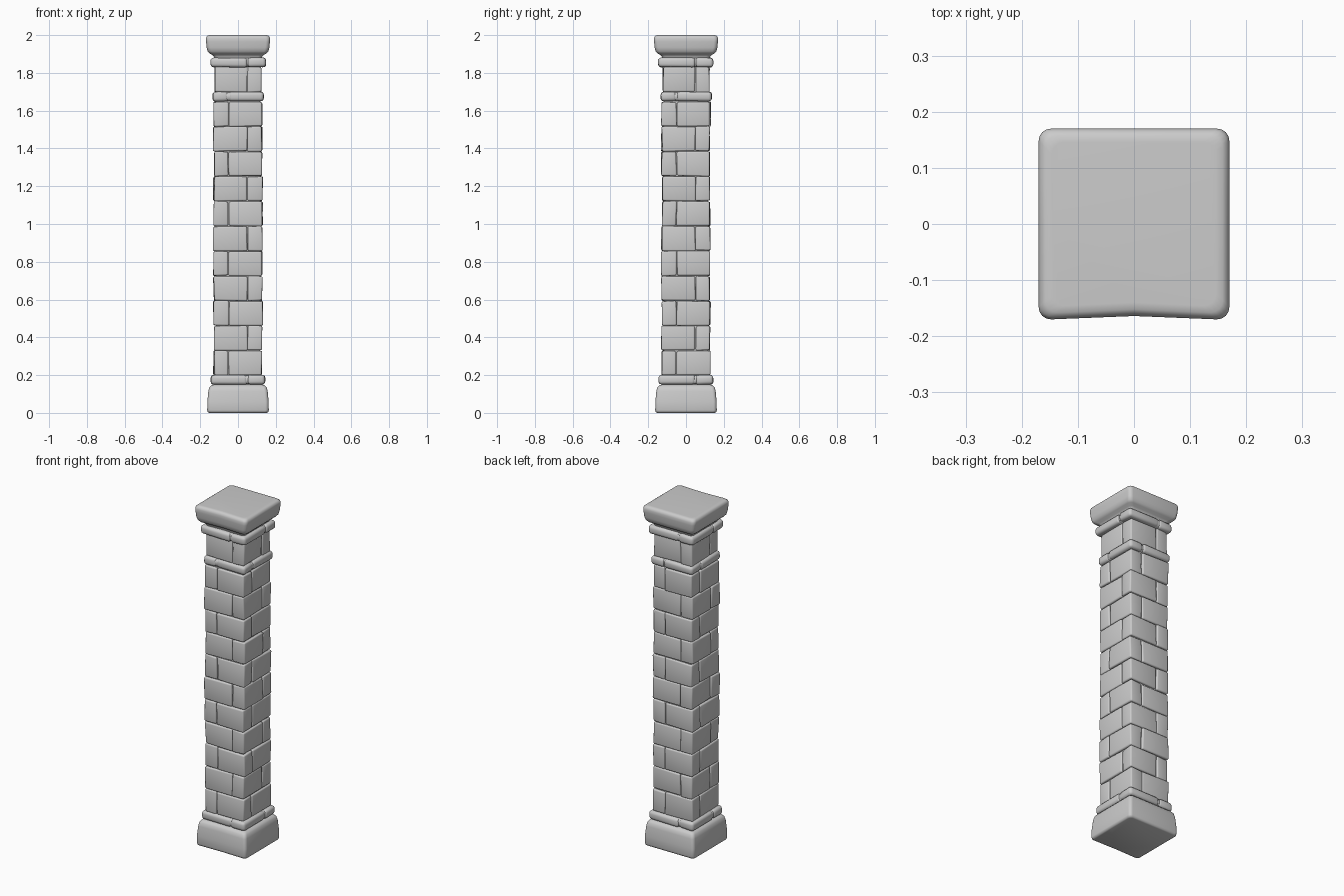
import bpy, bmesh, math, random
from mathutils import Matrix, Vector

if "Cube" in bpy.data.objects:
    bpy.data.objects.remove(bpy.data.objects["Cube"])

random.seed(7)


def finish(bm, name, angle=50):
    bmesh.ops.recalc_face_normals(bm, faces=bm.faces[:])
    me = bpy.data.meshes.new(name)
    bm.to_mesh(me)
    bm.free()
    ob = bpy.data.objects.new(name, me)
    bpy.context.collection.objects.link(ob)
    bpy.ops.object.select_all(action='DESELECT')
    ob.select_set(True)
    bpy.context.view_layer.objects.active = ob
    bpy.ops.object.shade_smooth_by_angle(angle=math.radians(angle))
    return ob


def block(bm, lo, hi, bevel, jitter, mat):
    """One worn stone: a box with nudged corners and rounded edges."""
    part = bmesh.new()
    bmesh.ops.create_cube(part, size=1)
    for v in part.verts:
        v.co = Vector([lo[i] if v.co[i] < 0 else hi[i] for i in range(3)])
        v.co += Vector([random.uniform(-jitter, jitter) for _ in range(3)])
    bmesh.ops.bevel(part, geom=part.edges[:], offset=bevel, segments=3,
                    profile=0.5, affect='EDGES', clamp_overlap=True)
    part.transform(mat)
    if mat.determinant() < 0:
        bmesh.ops.reverse_faces(part, faces=part.faces[:])
    me = bpy.data.meshes.new("tmp")
    part.to_mesh(me)
    part.free()
    bm.from_mesh(me)
    bpy.data.meshes.remove(me)


def course(name, z0, z1, half, mirrored, bevel=0.008, jitter=0.003, joint=0.05):
    """Four stones laid in a pinwheel round the pillar."""
    bm = bmesh.new()
    flip = Matrix.Scale(-1, 4, (1, 0, 0)) if mirrored else Matrix.Identity(4)
    for k in range(4):
        out = half + random.uniform(-0.003, 0.003)
        end = half + random.uniform(-0.003, 0.003)
        mat = flip @ Matrix.Rotation(k * math.pi / 2, 4, 'Z')
        block(bm, (-joint + 0.001, -out, z0), (end, -joint - 0.001, z1),
              bevel, jitter, mat)
    return finish(bm, name)


def slab(name, profile, radius, bow=0.0):
    """Stack of rounded square rings from (half width, z) pairs."""
    bm = bmesh.new()
    rings = []
    for h, z in profile:
        ring = []
        for k in range(4):
            rot = Matrix.Rotation(k * math.pi / 2, 4, 'Z')
            pts = [(h - bow * (k == 3), 0)]
            for s in range(5):
                a = s * math.pi / 8
                pts.append((h - radius + radius * math.cos(a),
                            h - radius + radius * math.sin(a)))
            ring += [bm.verts.new(rot @ Vector((x, y, z))) for x, y in pts]
        rings.append(ring)
    n = len(rings[0])
    for a, b in zip(rings, rings[1:]):
        for i in range(n):
            bm.faces.new((a[i], a[(i + 1) % n], b[(i + 1) % n], b[i]))
    bm.faces.new(rings[0][::-1])
    bm.faces.new(rings[-1])
    return finish(bm, name)


# Base block
slab("base_block", [(0.152, 0), (0.160, 0.004), (0.163, 0.014), (0.162, 0.06),
                    (0.157, 0.115), (0.152, 0.135), (0.142, 0.146),
                    (0.130, 0.149)], 0.018, 0.003)

# Inner core behind the joints
slab("core", [(0.117, 0.14), (0.117, 1.90)], 0.004)

# Brick courses of the shaft, alternating direction
step = (1.648 - 0.198) / 11
for i in range(11):
    z = 0.198 + i * step
    course(f"shaft_course_{i + 1}", z + 0.001, z + step - 0.001, 0.128, i % 2 == 1)
course("neck_course", 1.698, 1.832, 0.122, True)


# Rounded trim bands
def band(name, z0, z1, half, mirrored):
    slab(name + "_backing", [(half - 0.016, z0 + 0.002), (half - 0.005, z0 + 0.012),
                             (half - 0.005, z1 - 0.012), (half - 0.016, z1 - 0.002)], 0.012)
    course(name, z0, z1, half, mirrored, 0.016, 0.002)


band("base_trim", 0.150, 0.201, 0.143, True)
band("neck_trim", 1.650, 1.699, 0.135, False)
band("capital_trim", 1.830, 1.880, 0.146, True)

# Capital with overhanging top
slab("capital", [(0.126, 1.865), (0.128, 1.885), (0.137, 1.896), (0.152, 1.904),
                 (0.161, 1.914), (0.166, 1.935), (0.169, 1.965), (0.170, 1.982),
                 (0.166, 1.993), (0.158, 1.999), (0.146, 2.0)], 0.022, 0.006)
